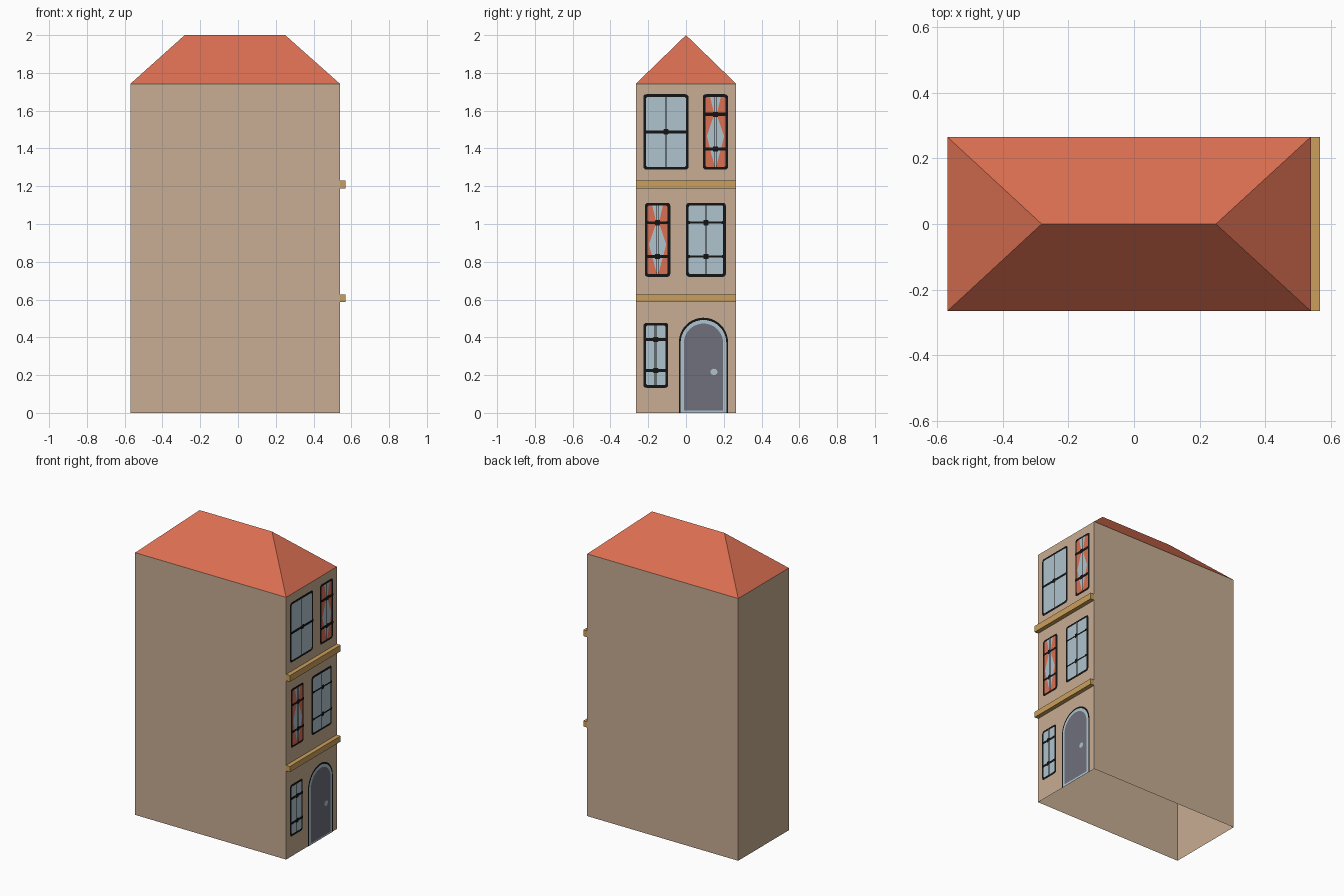
import bpy, bmesh, math

if "Cube" in bpy.data.objects:
    bpy.data.objects.remove(bpy.data.objects["Cube"])

# ---- dimensions
X0, X1, Y, EAVE, TOP = -0.57, 0.54, 0.266, 1.742, 2.0
LAYER = 0.0012          # spacing of the thin painted layers


def material(name, rgb):
    m = bpy.data.materials.new(name)
    m.diffuse_color = (*rgb, 1)
    m.use_nodes = True
    m.node_tree.nodes["Principled BSDF"].inputs["Base Color"].default_value = m.diffuse_color
    return m


WALL = material("beige_wall", (0.578, 0.418, 0.292))
ROOF = material("terracotta", (0.71, 0.16, 0.084))
LEDGE = material("ochre_ledge", (0.597, 0.352, 0.107))
GLASS = material("pale_blue", (0.429, 0.546, 0.617))
DOOR = material("slate_grey", (0.156, 0.162, 0.202))
BLACK = material("black_frame", (0.007, 0.007, 0.007))


def finish(name, bm, mats):
    me = bpy.data.meshes.new(name)
    bm.to_mesh(me)
    bm.free()
    for m in mats:
        me.materials.append(m)
    ob = bpy.data.objects.new(name, me)
    bpy.context.collection.objects.link(ob)
    return ob


def solid(name, verts, faces, mat):
    bm = bmesh.new()
    vs = [bm.verts.new(v) for v in verts]
    for f in faces:
        bm.faces.new([vs[i] for i in f])
    return finish(name, bm, [mat])


# ---- walls (open underneath) and hipped roof
ring = [(X0, -Y), (X1, -Y), (X1, Y), (X0, Y)]
solid("walls", [(x, y, z) for z in (0, EAVE) for x, y in ring],
      [(i, (i + 1) % 4, (i + 1) % 4 + 4, i + 4) for i in range(4)], WALL)
solid("roof", [(x, y, EAVE) for x, y in ring] + [(-0.282, 0, TOP), (0.25, 0, TOP)],
      [(0, 1, 5, 4), (1, 2, 5), (2, 3, 4, 5), (3, 0, 4)], ROOF)

# ---- ledges between the floors
for name, lo, hi in (("lower_ledge", 0.588, 0.626), ("upper_ledge", 1.188, 1.23)):
    bm = bmesh.new()
    bmesh.ops.create_cube(bm, size=1)
    for v in bm.verts:
        v.co = (X1 if v.co.x < 0 else 0.568, v.co.y * 2 * Y, lo if v.co.z < 0 else hi)
    finish(name, bm, [LEDGE])


# ---- flat painted shapes on the +x wall
PAINT = [BLACK, GLASS, ROOF, DOOR]
K, G, R, D = range(4)


def shape(bm, pts, layer, mat):
    f = bm.faces.new([bm.verts.new((X1 + layer * LAYER, y, z)) for y, z in pts])
    f.material_index = mat
    f.normal_update()
    if f.normal.x < 0:
        f.normal_flip()


def rect(y0, y1, z0, z1, r=0.0):
    if r == 0:
        return [(y0, z0), (y1, z0), (y1, z1), (y0, z1)]
    pts = []
    for i, (cy, cz) in enumerate(rect(y0 + r, y1 - r, z0 + r, z1 - r)):
        for k in range(4):
            a = math.pi + (i + k / 3) * math.pi / 2
            pts.append((cy + r * math.cos(a), cz + r * math.sin(a)))
    return pts


def window(name, y0, y1, z0, z1, bars, curtains=False, bar=0.006):
    bm = bmesh.new()
    c, t = (y0 + y1) / 2, 0.014
    shape(bm, rect(y0, y1, z0, z1, 0.016), 1, K)
    shape(bm, rect(y0 + t, y1 - t, z0 + t, z1 - t, 0.01), 2, R if curtains else G)
    if curtains:     # glass showing between the tied curtains
        w, top, knot = (y1 - y0) / 2, z1 - t, bars[0]
        mid, low = knot - 0.115, z0 + 0.025
        shape(bm, [(c - .42 * w, top), (c - .1 * w, knot), (c + .1 * w, knot), (c + .42 * w, top)], 3, G)
        shape(bm, [(c - .1 * w, knot), (c - .68 * w, mid), (c - .1 * w, low),
                   (c + .1 * w, low), (c + .68 * w, mid), (c + .1 * w, knot)], 3, G)
    # central mullion with a pale core, then cross bars and their joints
    shape(bm, rect(c - 0.006, c + 0.006, z0 + t, z1 - t), 4, K)
    shape(bm, rect(c - 0.0025, c + 0.0025, z0 + t, z1 - t), 5, G)
    for b in bars:
        shape(bm, rect(y0 + t, y1 - t, b - bar, b + bar), 6, K)
        for s in (y0 + t, c, y1 - t):
            h = 0.014 if s == c else 0.008
            shape(bm, rect(s - h, s + h, b - h, b + h, h * 0.4), 7, K)
    finish(name, bm, PAINT)


window("top_wide_window", -0.226, 0.014, 1.288, 1.687, [1.488], bar=0.008)
window("top_curtain_window", 0.089, 0.223, 1.288, 1.687, [1.58, 1.397], True, 0.009)
window("middle_curtain_window", -0.218, -0.083, 0.72, 1.112, [1.007, 0.828], True, 0.007)
window("middle_wide_window", 0.0, 0.211, 0.72, 1.112, [1.007, 0.828], bar=0.005)
window("bottom_window", -0.226, -0.094, 0.133, 0.477, [0.388, 0.224], bar=0.008)


# ---- arched door with surround and knob
def arch(c, w, top, z0=0.0, n=20):
    return [(c - w, z0), (c + w, z0)] + [
        (c + w * math.cos(math.pi * k / n), top - w + w * math.sin(math.pi * k / n))
        for k in range(n + 1)]


bm = bmesh.new()
C = 0.0925
shape(bm, arch(C, 0.130, 0.504), 1, K)
shape(bm, arch(C, 0.121, 0.492), 2, G)
shape(bm, arch(C, 0.104, 0.473, 0.012), 3, D)
shape(bm, [(0.148 + 0.019 * math.cos(k * math.pi / 6), 0.217 + 0.017 * math.sin(k * math.pi / 6))
           for k in range(12)], 4, G)
finish("front_door", bm, PAINT)
